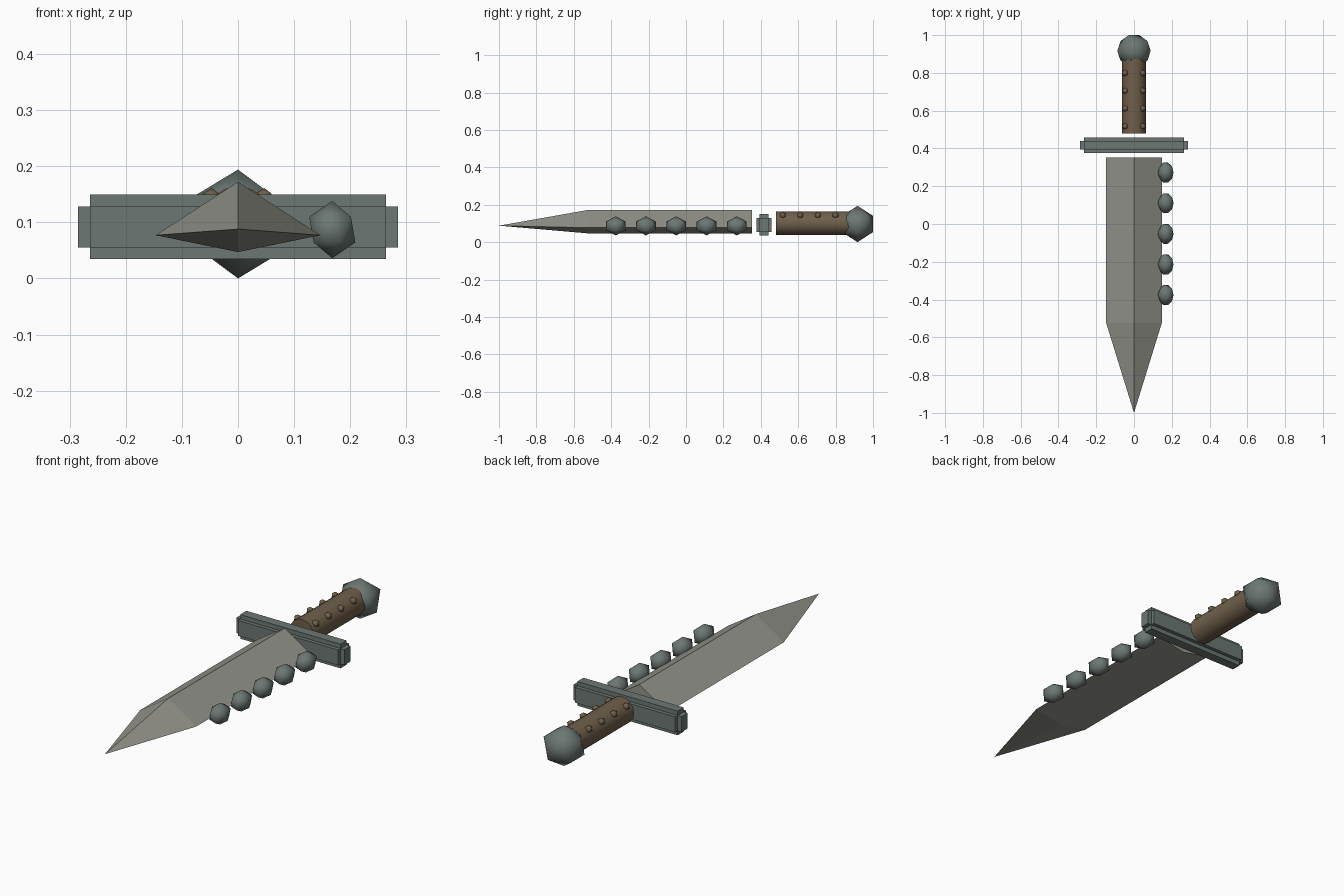
import bpy
import bmesh
from math import radians, sin, cos, pi
from mathutils import Matrix, Vector

if "Cube" in bpy.data.objects:
    bpy.data.objects.remove(bpy.data.objects["Cube"])


def material(name, rgb):
    m = bpy.data.materials.new(name)
    m.use_nodes = True
    m.diffuse_color = (*rgb, 1)
    m.node_tree.nodes["Principled BSDF"].inputs["Base Color"].default_value = (*rgb, 1)
    return m


STEEL = material("pale steel", (0.30, 0.30, 0.265))
IRON = material("green grey iron", (0.15, 0.185, 0.17))
LEATHER = material("brown leather", (0.16, 0.115, 0.07))


def finish(bm, name, mat, smooth=False):
    bmesh.ops.recalc_face_normals(bm, faces=bm.faces)
    for f in bm.faces:
        f.smooth = smooth
    mesh = bpy.data.meshes.new(name)
    bm.to_mesh(mesh)
    bm.free()
    mesh.materials.append(mat)
    ob = bpy.data.objects.new(name, mesh)
    bpy.context.collection.objects.link(ob)
    return ob


def gem(name, centre, radii, mat):
    """Smooth twenty-sided ball, stretched along each axis."""
    bm = bmesh.new()
    bmesh.ops.create_icosphere(bm, subdivisions=1, radius=1)
    place = Matrix.Translation(centre) @ Matrix.Diagonal((*radii, 1)) @ Matrix.Rotation(pi, 4, "Z")
    bm.transform(place)
    return finish(bm, name, mat, True)


# Blade: diamond section carried forward, then drawn to a point
bm = bmesh.new()
section = [(-0.147, 0.077), (0, 0.172), (0.147, 0.077), (0, 0.047)]
back, shoulder = [[bm.verts.new((x, y, z)) for x, z in section] for y in (0.352, -0.525)]
tip = bm.verts.new((0, -1, 0.088))
bm.faces.new(back)
for i in range(4):
    j = (i + 1) % 4
    bm.faces.new((back[i], back[j], shoulder[j], shoulder[i]))
    bm.faces.new((shoulder[i], shoulder[j], tip))
finish(bm, "blade", STEEL)

# Beads along the left edge of the blade
for i in range(5):
    gem(f"edge_bead_{i + 1}", (0.168, 0.272 - 0.162 * i, 0.087), (0.046, 0.062, 0.051), IRON)

# Crossguard: a bar with every side pushed outward
bm = bmesh.new()
bmesh.ops.create_cube(bm, size=2)
bm.transform(Matrix.Translation((0, 0.417, 0.092)) @ Matrix.Diagonal((0.264, 0.023, 0.0365, 1)))
bm.normal_update()
push = Vector((0.021, 0.018, 0.021))
for f in bmesh.ops.extrude_discrete_faces(bm, faces=bm.faces[:])["faces"]:
    bmesh.ops.translate(bm, verts=f.verts, vec=f.normal * push.dot([abs(c) for c in f.normal]))
finish(bm, "crossguard", IRON)

# Grip
bm = bmesh.new()
bmesh.ops.create_cone(bm, cap_ends=True, segments=16, radius1=0.063, radius2=0.063, depth=0.43)
bm.transform(Matrix.Translation((0, 0.695, 0.101)) @ Matrix.Rotation(pi / 2, 4, "X"))
grip = finish(bm, "grip", LEATHER)
bpy.context.view_layer.objects.active = grip
grip.select_set(True)
bpy.ops.object.shade_smooth_by_angle(angle=radians(40))

# Two rows of studs on the upper grip
for side, label in ((1, "left"), (-1, "right")):
    for i in range(4):
        centre = (side * 0.063 * cos(radians(42)), 0.517 + 0.094 * i, 0.101 + 0.063 * sin(radians(42)))
        gem(f"grip_stud_{label}_{i + 1}", centre, (0.018, 0.018, 0.018), LEATHER)

# Pommel
gem("pommel", (0, 0.917, 0.097), (0.099, 0.0976, 0.097), IRON)
